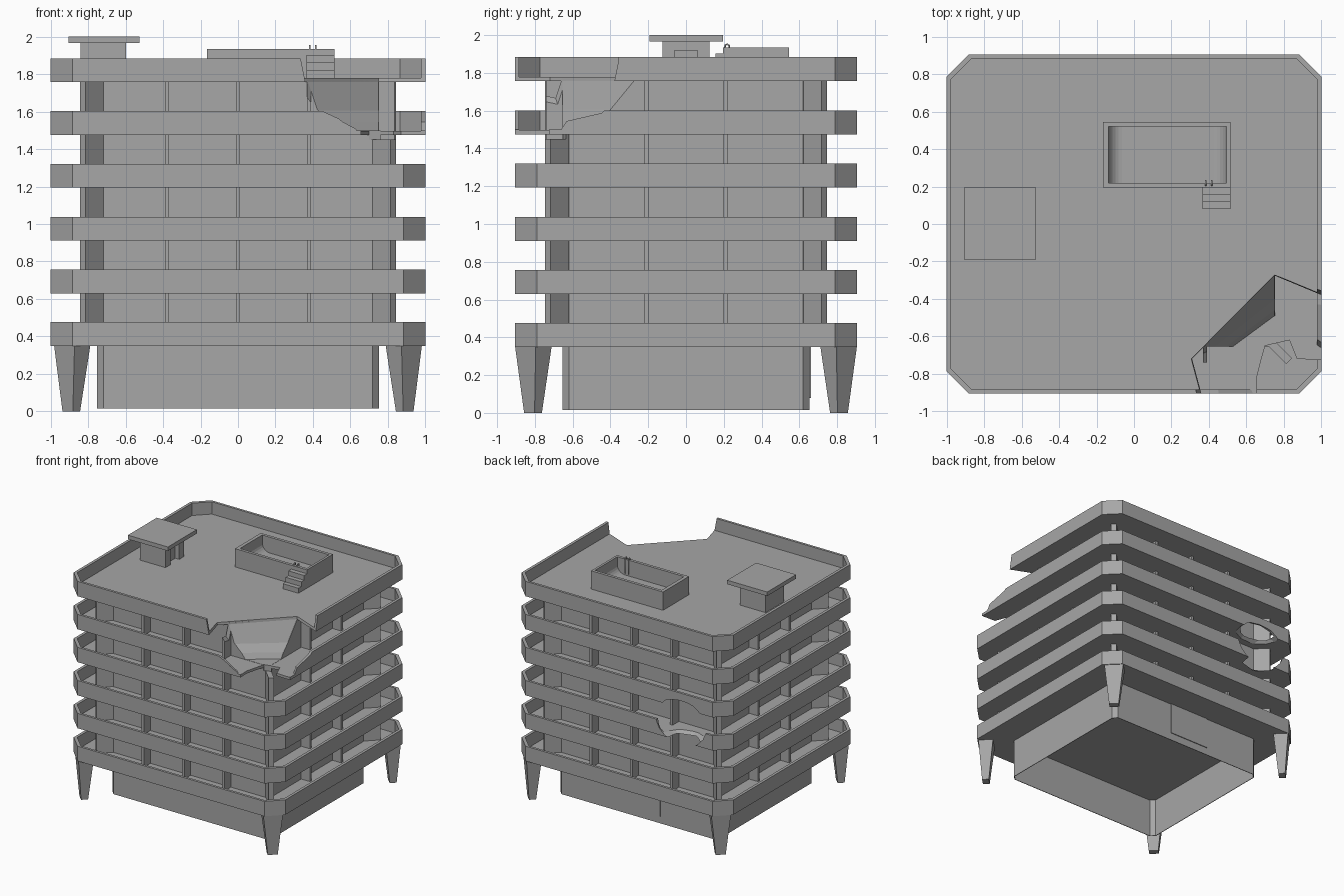
import bpy, bmesh, math, random
from mathutils import Matrix, Vector

old = bpy.data.objects.get("Cube")
if old:
    bpy.data.objects.remove(old, do_unlink=True)
random.seed(4)

concrete = bpy.data.materials.new("concrete_grey")
concrete.use_nodes = True
GREY = (0.385, 0.385, 0.385, 1)
concrete.diffuse_color = GREY
concrete.node_tree.nodes["Principled BSDF"].inputs["Base Color"].default_value = GREY


def finish(name, bm):
    bmesh.ops.recalc_face_normals(bm, faces=bm.faces)
    mesh = bpy.data.meshes.new(name)
    bm.to_mesh(mesh)
    bm.free()
    mesh.materials.append(concrete)
    ob = bpy.data.objects.new(name, mesh)
    bpy.context.collection.objects.link(ob)
    return ob


def loft(name, rings):
    """Closed solid through a list of point loops, capped at both ends."""
    bm = bmesh.new()
    loops = [[bm.verts.new(p) for p in ring] for ring in rings]
    n = len(loops[0])
    for a, b in zip(loops, loops[1:]):
        for i in range(n):
            j = (i + 1) % n
            bm.faces.new((a[i], a[j], b[j], b[i]))
    bm.faces.new(loops[0])
    bm.faces.new(loops[-1])
    return finish(name, bm)


def at(points, z):
    return [(x, y, z) for x, y in points]


def prism(name, points, z0, z1):
    return loft(name, [at(points, z0), at(points, z1)])


def box(name, x0, x1, y0, y1, z0, z1):
    return prism(name, [(x0, y0), (x1, y0), (x1, y1), (x0, y1)], z0, z1)


def octagon(hx, hy, c):
    return [(-hx + c, -hy), (hx - c, -hy), (hx, -hy + c), (hx, hy - c),
            (hx - c, hy), (-hx + c, hy), (-hx, hy - c), (-hx, -hy + c)]


def diagonal(cx, cy, sx, sy, width, depth):
    """Rectangle turned to face the outer corner given by the signs."""
    out = Vector((sx, sy)).normalized() * depth / 2
    side = Vector((-sy, sx)).normalized() * width / 2
    c = Vector((cx * sx, cy * sy))
    return [tuple(c + p) for p in (out + side, out - side, -out - side, -out + side)]


def cut(ob, *cutters):
    for c in cutters:
        m = ob.modifiers.new("cut", 'BOOLEAN')
        m.operation, m.solver, m.object = 'DIFFERENCE', 'EXACT', c
    bpy.context.view_layer.update()
    dg = bpy.context.evaluated_depsgraph_get()
    mesh = bpy.data.meshes.new_from_object(ob.evaluated_get(dg))
    ob.modifiers.clear()
    ob.data = mesh


# Balcony trays and roof tray: thin slab with a parapet
outer, inner = octagon(1, 0.905, 0.117), octagon(0.976, 0.884, 0.11)
trays = []
levels = [0.35, 0.63, 0.911, 1.194, 1.475, 1.757]
for i, z in enumerate(levels):
    name = "roof_tray" if i == 5 else f"balcony_tray_{i + 1}"
    trays.append(loft(name, [at(outer, z), at(outer, z + 0.127),
                             at(inner, z + 0.127), at(inner, z + 0.022)]))

# Inner building, hollow ground floor open below, and rear entrance panel
plan = octagon(0.752, 0.655, 0.035)
core = prism("core", plan, 0.36, 1.77)
shell = octagon(0.747, 0.65, 0.034)
loft("ground_floor_walls", [at(shell, 0.352), at(shell, 0.016), at(plan, 0.016), at(plan, 0.36)])
box("rear_entrance", -0.22, 0.16, 0.651, 0.662, 0.08, 0.36)

# Dividing fins along the facades and at the corners
fins = []
for s in (-1, 1):
    side = "front" if s < 0 else "rear"
    for x in (-0.38, 0, 0.38):
        y0, y1 = sorted((s * 0.64, s * 0.74))
        fins.append(box(f"{side}_fin", x - 0.011, x + 0.011, y0, y1, 0.36, 1.765))
    side = "right" if s < 0 else "left"
    for y in (-0.21, 0.21):
        x0, x1 = sorted((s * 0.74, s * 0.835))
        fins.append(box(f"{side}_fin", x0, x1, y - 0.011, y + 0.011, 0.36, 1.765))

# Corner fins and tapered corner legs
for sx in (-1, 1):
    for sy in (-1, 1):
        fins.append(prism("corner_fin", diagonal(0.772, 0.676, sx, sy, 0.042, 0.16), 0.36, 1.765))
        loft("corner_leg", [at(diagonal(0.89, 0.81, sx, sy, 0.078, 0.055), 0),
                            at(diagonal(0.885, 0.808, sx, sy, 0.155, 0.12), 0.355)])

# Broken upper corner: sloped bite, roof opening and floor hole
rim = [(0.36, -1), (0.285, -0.72), (0.75, -0.26), (1.1, -0.395), (1.1, -1)]
top = [(0.385, -1), (0.31, -0.72), (0.75, -0.275), (1.1, -0.42), (1.1, -1)]
mid = [(0.46, -1), (0.41, -0.67), (0.75, -0.40), (1.1, -0.44), (1.1, -1)]
sill = [(0.59, -1), (0.48, -0.665), (0.75, -0.46), (1.1, -0.70), (1.1, -1)]
low = [(0.68, -1), (0.52, -0.66), (0.75, -0.49), (1.1, -0.73), (1.1, -1)]
bite = loft("bite_cutter", [at(low, 1.499), at(sill, 1.545), at(mid, 1.605),
                            at(top, 1.757), at(rim, 1.884), at(rim, 2)])
hole = prism("hole_cutter", [(0.66, -1), (0.655, -0.82), (0.68, -0.72), (0.70, -0.65),
                             (0.83, -0.62), (0.87, -0.72), (1.1, -0.73), (1.1, -1)], 1.45, 1.6)

# Blast hole through the rear balconies
bm = bmesh.new()
bmesh.ops.create_icosphere(bm, subdivisions=2, radius=1)
for v in bm.verts:
    v.co *= random.uniform(0.96, 1.04)
bmesh.ops.transform(bm, verts=bm.verts, matrix=Matrix.Translation((-0.59, 0.87, 1.07))
                    @ Matrix.Diagonal((0.25, 0.21, 0.2, 1)))
blast = finish("blast_cutter", bm)

for ob in [core] + fins:
    cut(ob, bite, hole)
cut(trays[5], bite)
cut(trays[4], bite, hole)
cut(trays[3], blast)
cut(trays[2], blast)

# Pool with a basin rounded at both ends
pool = box("pool", -0.165, 0.515, 0.195, 0.545, 1.775, 1.935)
profile = [(-0.135, 2), (0.495, 2)]
r = 0.07
for cx, start in ((0.495 - r, 0), (-0.135 + r, 90)):
    for k in range(7):
        a = math.radians(start + 15 * k)
        profile.append((cx + r * math.cos(a), 1.8 + r - r * math.sin(a)))
basin = loft("basin_cutter", [[(x, y, z) for x, z in profile] for y in (0.22, 0.52)])
cut(pool, basin)

# Rooftop stair hut with its recessed doorway and overhanging cap
hut = box("hut_walls", -0.84, -0.597, -0.125, 0.125, 1.775, 1.97)
doorway = box("doorway_cutter", -0.635, -0.5, -0.06, 0.06, 1.7, 1.918)
cut(hut, doorway)
box("hut_cap", -0.905, -0.527, -0.193, 0.197, 1.966, 2.0)

for c in (bite, hole, blast, basin, doorway):
    bpy.data.objects.remove(c, do_unlink=True)

# Pool steps
for k in range(3):
    box("pool_step", 0.367, 0.515, 0.08 + 0.038 * k, 0.2, 1.775, 1.822 + 0.04 * k)

# Pool ladder rails
for x in (0.383, 0.415):
    curve = bpy.data.curves.new("ladder_rail", 'CURVE')
    curve.dimensions = '3D'
    curve.bevel_depth, curve.bevel_resolution = 0.005, 1
    path = [(0.205, 1.93), (0.208, 1.948), (0.218, 1.952), (0.228, 1.945), (0.23, 1.82)]
    spline = curve.splines.new('POLY')
    spline.points.add(len(path) - 1)
    for p, (y, z) in zip(spline.points, path):
        p.co = (x, y, z, 1)
    curve.materials.append(concrete)
    bpy.context.collection.objects.link(bpy.data.objects.new("ladder_rail", curve))
